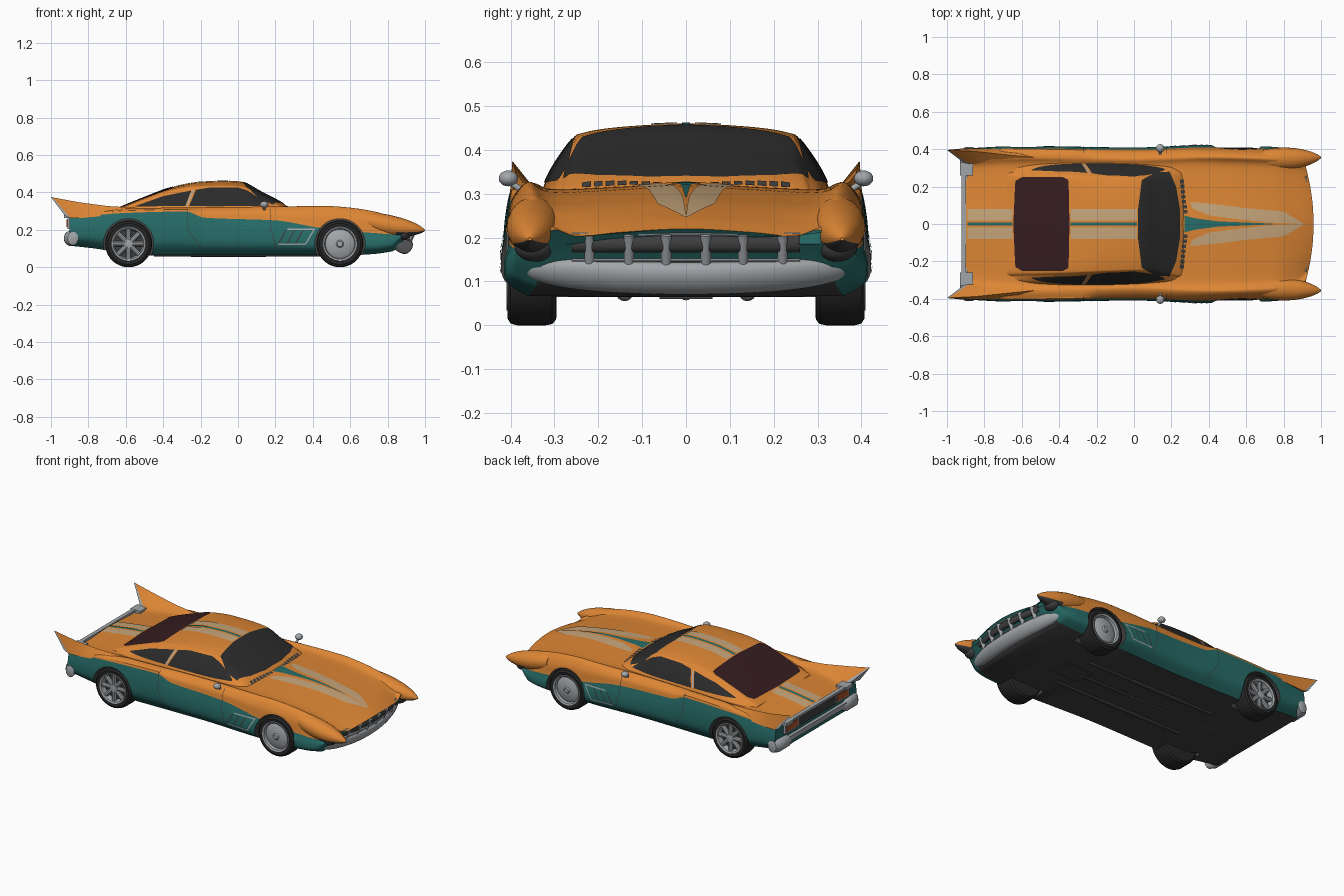
import bpy, bmesh, math
from mathutils import Vector
from mathutils.bvhtree import BVHTree

if "Cube" in bpy.data.objects:
    bpy.data.objects.remove(bpy.data.objects["Cube"])

def mat(name, r, g, b):
    m = bpy.data.materials.new(name)
    m.diffuse_color = (r, g, b, 1)
    m.use_nodes = True
    m.node_tree.nodes["Principled BSDF"].inputs["Base Color"].default_value = m.diffuse_color
    return m

ORANGE = mat("orange paint", 0.73, 0.24, 0.035)
TEAL = mat("teal paint", 0.02, 0.15, 0.14)
CREAM = mat("cream stripe", 0.57, 0.38, 0.20)
GLASS = mat("black glass", 0.024, 0.024, 0.024)
REDGLASS = mat("dark red glass", 0.036, 0.012, 0.014)
CHROME = mat("grey chrome", 0.36, 0.38, 0.40)
DARK = mat("dark grey", 0.05, 0.05, 0.05)
TYRE = mat("tyre black", 0.02, 0.02, 0.02)
LAMP = mat("tail lamp", 0.40, 0.08, 0.025)
surfaces = []

def keys(*p):
    """Smooth curve through (x, value) keys."""
    n = len(p)
    d = [(p[i+1][1]-p[i][1])/(p[i+1][0]-p[i][0]) for i in range(n-1)]
    s = [d[0]] + [0 if d[i-1]*d[i] <= 0 else 2*d[i-1]*d[i]/(d[i-1]+d[i]) for i in range(1, n-1)] + [d[-1]]
    def f(x):
        x = min(max(x, p[0][0]), p[-1][0])
        i = max(k for k in range(n-1) if p[k][0] <= x)
        h = p[i+1][0]-p[i][0]
        t = (x-p[i][0])/h
        return ((1+2*t)*(1-t)**2*p[i][1] + t*(1-t)**2*h*s[i]
                + t*t*(3-2*t)*p[i+1][1] + t*t*(t-1)*h*s[i+1])
    return f

def section(pts, sub):
    """Half section (last point on the centre line) -> smooth full (y, z) outline."""
    P = [pts[0]] + pts + [(-pts[-2][0], pts[-2][1])]
    out = []
    for i in range(1, len(pts)):
        for k in range(sub):
            t = k/sub
            out.append(tuple(0.5*(2*P[i][c] + (P[i+1][c]-P[i-1][c])*t
                       + (2*P[i-1][c]-5*P[i][c]+4*P[i+1][c]-P[i+2][c])*t*t
                       + (3*P[i][c]-P[i-1][c]-3*P[i+1][c]+P[i+2][c])*t**3) for c in (0, 1)))
    return out + [pts[-1]] + [(-y, z) for y, z in reversed(out)]

def make(name, bm, mats):
    bmesh.ops.recalc_face_normals(bm, faces=bm.faces)
    me = bpy.data.meshes.new(name)
    bm.to_mesh(me)
    bm.free()
    ob = bpy.data.objects.new(name, me)
    for m in mats:
        me.materials.append(m)
    bpy.context.collection.objects.link(ob)
    return ob

def loft(name, rings, mats, rule=lambda i, j, c: 0, caps=(0, 0), surface=False):
    bm = bmesh.new()
    R = [[bm.verts.new(p) for p in r] for r in rings]
    n = len(R[0])
    for i in range(len(R)-1):
        for j in range(n):
            f = bm.faces.new((R[i][j], R[i][(j+1) % n], R[i+1][(j+1) % n], R[i+1][j]))
            f.material_index = rule(i, j, f.calc_center_median())
    for r, c in ((R[0], caps[0]), (R[-1], caps[1])):
        bm.faces.new(r).material_index = c
    if surface:
        surfaces.append(BVHTree.FromBMesh(bm))
    return make(name, bm, mats)

def rod(name, p, q, r, m, n=16):
    p, q = Vector(p), Vector(q)
    a = (q-p).normalized()
    u = a.orthogonal().normalized()
    v = a.cross(u)
    C = [(math.cos(2*math.pi*k/n)*r, math.sin(2*math.pi*k/n)*r) for k in range(n)]
    return loft(name, [[e+u*c+v*s for c, s in C] for e in (p, q)], [m])

def box(name, c, size, m):
    bm = bmesh.new()
    bmesh.ops.create_cube(bm, size=1)
    for v in bm.verts:
        v.co = [c[k]+v.co[k]*size[k] for k in range(3)]
    return make(name, bm, [m])

def ball(name, c, size, m):
    bm = bmesh.new()
    bmesh.ops.create_uvsphere(bm, u_segments=24, v_segments=14, radius=1)
    for v in bm.verts:
        v.co = [c[k]+v.co[k]*size[k] for k in range(3)]
    return make(name, bm, [m])

def along(p, t):
    t *= len(p)-1
    i = min(int(t), len(p)-2)
    return Vector(p[i]).lerp(Vector(p[i+1]), t-i)

def plate(name, m, A, B, side=0, n=30, k=10):
    """Thin skin between two edges, dropped on the shell from above (side=0) or from +-y."""
    bm = bmesh.new()
    G = []
    for i in range(n+1):
        row = []
        for j in range(k+1):
            a = along(A, i/n).lerp(along(B, i/n), j/k)
            o = Vector((a[0], side*2, a[1])) if side else Vector((a[0], a[1], 2))
            d = Vector((0, -side, 0)) if side else Vector((0, 0, -1))
            hits = [h for h in (s.ray_cast(o, d) for s in surfaces) if h[0]]
            h = min(hits, key=lambda h: h[3]) if hits else None
            row.append(bm.verts.new(h[0]-d*0.003) if h else None)
        G.append(row)
    for i in range(n):
        for j in range(k):
            q = (G[i][j], G[i+1][j], G[i+1][j+1], G[i][j+1])
            if all(q):
                bm.faces.new(q)
    ob = make(name, bm, [m])
    ref = Vector((0, side, 0)) if side else Vector((0, 0, 1))
    if sum(p.normal.dot(ref) for p in ob.data.polygons) < 0:
        ob.data.flip_normals()
    return ob

# Main body shell
W = keys((-.9, .392), (-.6, .405), (0, .397), (.4, .41), (.75, .40), (.92, .375), (.96, .345))
ZB = keys((-.9, .115), (-.73, .095), (-.6, .065), (.6, .065), (.85, .085), (.9, .12), (.96, .185))
BELT = keys((-.9, .265), (-.6, .29), (-.28, .298), (-.18, .265), (.2, .25), (.43, .212), (.67, .187), (.9, .175), (.96, .198))
CREST = keys((-.9, .288), (-.6, .315), (-.3, .319), (.25, .325), (.47, .327), (.6, .318), (.75, .293), (.88, .25), (.96, .217))
MID = keys((-.9, .278), (-.65, .308), (.2, .325), (.5, .318), (.75, .288), (.9, .246), (.96, .22))
SUB, NX = 6, 150
rings = []
for i in range(NX+1):
    x = -.9 + 1.86*i/NX
    w, b, l, c, m = W(x), ZB(x), BELT(x), CREST(x), MID(x)
    half = [(w-.045, b), (w+.004, b+.25*(l-b)), (w+.012, b+.6*(l-b)), (w, l), (w-.012, l+.6*(c-l)),
            (w-.05, c), (w-.10, min(c, m)-.014), (.15, m-.008), (0, m)]
    bend = max(0, x-.75)/.21*.04
    rings.append([(x-bend*(y/.3)**2, y, z) for y, z in section(half, SUB)])
NP = len(rings[0])
def body_rule(i, j, c):
    if j == NP-1:
        return 1 if c.x > .87 else 2
    return 1 if j < 3*SUB or j >= NP-1-3*SUB else 0
body = loft("body_shell", rings, [ORANGE, TEAL, DARK], body_rule, (1, 1), True)

# Wheel arches cut out of the body
WX = {"front": .545, "rear": -.585}
for x in WX.values():
    for s in (1, -1):
        cut = rod("arch_cutter", (x, s*.27, .125), (x, s*.5, .125), .134, ORANGE, 48)
        cut.data.materials.clear()
        for m in (ORANGE, TEAL, DARK):
            cut.data.materials.append(m)
        for p in cut.data.polygons:
            p.material_index = 2
        cut.hide_render = True
        mod = body.modifiers.new("arch", 'BOOLEAN')
        mod.object, mod.operation, mod.solver = cut, 'DIFFERENCE', 'EXACT'
        bpy.context.view_layer.objects.active = body
        bpy.ops.object.modifier_apply(modifier=mod.name)
        bpy.data.objects.remove(cut)

# Cabin
ROOF = keys((-.68, .30), (-.5, .374), (-.35, .428), (-.2, .455), (-.08, .46), (.02, .455), (.12, .405), (.25, .335), (.28, .31))
YB = keys((-.68, .30), (-.5, .335), (-.2, .343), (.15, .33), (.28, .30))
YR = keys((-.68, .277), (-.4, .268), (-.15, .257), (.02, .252), (.28, .29))
DROP = keys((-.68, .008), (-.4, .014), (-.1, .024), (.28, .024))
rings = []
for i in range(71):
    x = -.68 + .96*i/70
    zc, b, r, d = ROOF(x), YB(x), YR(x), DROP(x)
    zr = zc-d
    half = [(b, .27), ((b+r)/2+.008, (.27+zr)/2), (r+.003, zr-.012), (r-.02, zr+.003), (r*.6, zc-d*.33), (0, zc)]
    rings.append([(x, y, z) for y, z in section(half, 5)])
loft("cabin", rings, [ORANGE], surface=True)

# Glass
plate("windshield", GLASS, [(.19, -.28), (.225, -.2), (.245, -.08), (.245, .08), (.225, .2), (.19, .28)],
      [(.115, -.276), (.042, -.235), (.022, -.08), (.022, .08), (.042, .235), (.115, .276)])
plate("rear_window", REDGLASS, [(-.60, -.25), (-.635, -.23), (-.645, 0), (-.635, .23), (-.60, .25)],
      [(-.38, -.25), (-.35, -.235), (-.345, 0), (-.35, .235), (-.38, .25)])
for s in (1, -1):
    plate("side_window", GLASS, [(-.262, .326), (-.15, .326), (0, .326), (.09, .328), (.165, .33)],
          [(-.225, .414), (-.15, .426), (0, .427), (.05, .41), (.16, .338)], s)
    plate("quarter_window", GLASS, [(-.55, .325), (-.42, .326), (-.282, .327)],
          [(-.545, .328), (-.40, .38), (-.25, .410)], s)
    plate("window_post", CHROME, [(-.279, .327), (-.244, .412)], [(-.27, .327), (-.235, .414)], s, k=2)
    # Side vent and door seams
    plate("vent_end_trim", CHROME, [(.355, .12), (.405, .205)], [(.363, .12), (.413, .205)], s, k=2)
    for z in (.12, .20):
        d = (z-.12)*.6
        plate("vent_trim", CHROME, [(.215+d, z), (.363+d, z)], [(.218+d, z+.007), (.366+d, z+.007)], s, k=2)
    for a in (.235, .28, .325):
        plate("vent_slat", DARK, [(a-.02, .13), (a+.016, .195)], [(a-.012, .13), (a+.024, .195)], s, k=2)
    for pts in ([(.20, .10), (.17, .22), (.17, .315)], [(-.20, .10), (-.27, .20), (-.27, .315)]):
        plate("door_seam", DARK, pts, [(x+.004, z) for x, z in pts], s, k=1)
    # Painted stripes
    plate("hood_stripe", CREAM, [(.31, s*.085), (.40, s*.046), (.56, s*.025), (.72, s*.008), (.9, 0)],
          [(.30, s*.118), (.42, s*.108), (.60, s*.085), (.80, s*.066), (.905, s*.003)])
    for a, b in ((-.89, -.65), (-.34, .016)):
        plate("top_stripe", CREAM, [(a, s*.02), (b, s*.02)], [(a, s*.08), (b, s*.08)])
    for k in range(7):
        y = .055+.027*k
        plate("cowl_vent", DARK, [(.285-.02*k/7, s*y), (.285-.02*k/7, s*(y+.02))],
              [(.262-.02*k/7, s*y), (.262-.02*k/7, s*(y+.02))], n=3, k=3)
plate("hood_centre_stripe", TEAL, [(.27, -.045), (.33, -.03), (.45, -.014), (.74, -.002)],
      [(.27, .045), (.33, .03), (.45, .014), (.74, .002)])
for a, b in ((-.89, -.65), (-.34, .016)):
    plate("top_centre_stripe", TEAL, [(a, -.009), (b, -.009)], [(a, .009), (b, .009)])

def oval(c, a, b, axis, n=24, lean=0):
    """Ellipse ring around the given axis (0 = x, 1 = y); lean tips the top forward."""
    T = [2*math.pi*k/n for k in range(n)]
    return [(c[0]+(axis == 1)*a*math.cos(t)+lean*b*math.sin(t), c[1]+(axis == 0)*a*math.cos(t), c[2]+b*math.sin(t))
            for t in T]

PZ = keys((.69, .246), (.85, .216), (.93, .206), (1, .197))
PW = keys((.69, .05), (.75, .058), (.80, .060), (.87, .054), (.94, .036), (.98, .018), (1, .004))
PY = keys((.69, .347), (.9, .351), (1, .356))
for s in (1, -1):
    # Pointed fender pod with headlamp under its hood
    xs = [.69+.31*k/30 for k in range(31)]
    loft("fender_pod", [oval((x, s*PY(x), PZ(x)), PW(x), PW(x)*.95, 0) for x in xs], [ORANGE, DARK],
         lambda i, j, c: 1 if c.x > .85 and c.z < PZ(c.x)-.55*PW(c.x) else 0)
    ball("headlamp", (.887, s*.345, .18), (.038, .046, .035), DARK)
    # Tail fin: ridge, outer foot, inner foot; chrome rear edge
    fin = [((-1, .396, .375), (-.925, .403, .275), (-.90, .32, .272)),
           ((-.992, .395, .3735), (-.895, .404, .262), (-.875, .317, .276)),
           ((-.85, .388, .347), (-.83, .405, .264), (-.81, .325, .283)),
           ((-.70, .372, .327), (-.70, .402, .275), (-.70, .330, .295)),
           ((-.50, .352, .315), (-.50, .388, .29), (-.50, .335, .302))]
    loft("tail_fin", [[(x, s*y, z) for x, y, z in r] for r in fin], [ORANGE, CHROME],
         lambda i, j, c: 1 if i == 0 else 0, (1, 0))
    # Tail details
    loft("rear_bumper_end", [oval((x, s*y, .154), a, b, 1) for x, y, a, b in
         ((-.905, .25, .012, .018), (-.905, .29, .026, .036), (-.895, .38, .035, .041),
          (-.882, .407, .029, .036), (-.88, .413, .014, .018))], [CHROME])
    box("tail_lamp", (-.906, s*.25, .235), (.02, .11, .04), LAMP)
    box("tail_lamp_frame", (-.902, s*.25, .235), (.02, .135, .06), CHROME)
    box("tail_corner_trim", (-.895, s*.295, .272), (.07, .07, .02), CHROME)
    # Door mirror
    ball("mirror", (.14, s*.405, .335), (.022, .022, .018), CHROME)
    rod("mirror_stem", (.14, s*.37, .305), (.14, s*.40, .325), .007, CHROME)
    # Underside pipes
    rod("exhaust_pipe", (-.45, s*.14, .072), (.45, s*.14, .072), .015, DARK)
    rod("muffler", (-.25, s*.14, .075), (.15, s*.14, .075), .02, DARK)
box("tail_panel", (-.90, 0, .235), (.02, .62, .06), DARK)
box("tail_top_trim", (-.91, 0, .274), (.025, .66, .014), CHROME)
box("rear_bumper_bar", (-.905, 0, .165), (.03, .56, .03), CHROME)
rod("drive_shaft", (-.585, 0, .08), (.4, 0, .075), .018, DARK)
for x in WX.values():
    rod("axle", (x, -.31, .11), (x, .31, .11), .022, DARK)
box("engine_sump", (.45, 0, .07), (.2, .12, .02), DARK)

# Front bumper, grille and bars
bow = lambda y: -.04*(y/.3)**2
N = 32
ys = [-.374+.748*k/N for k in range(N+1)]
fat = lambda y: max(.2, math.sqrt(max(0, 1-(abs(y)/.376)**5)))
loft("front_bumper", [oval((.903+bow(y), y, .107+.02*(y/.37)**2), .030*fat(y), .037*fat(y), 1, 24, .35)
                      for y in ys], [CHROME])
gs = [-.26+.52*k/N for k in range(N+1)]
loft("grille_mesh", [oval((.933+bow(y), y, .187), .016, .021, 1, 12) for y in gs], [DARK])
for x, z in ((.925, .148), (.945, .208)):
    loft("grille_rail", [oval((x+bow(y), y, z), .005, .004, 1, 8) for y in gs], [CHROME])
for y in (-.22, -.13, -.045, .045, .13, .22):
    rod("grille_bar", (.92+bow(y), y, .142), (.949+bow(y), y, .207), .012, CHROME, 12)

# Wheels: tyre, rim and dish in one turned profile, rear with spokes
PROFILE = [(.295, .08), (.296, .112), (.305, .122), (.32, .125), (.385, .125), (.4, .121), (.407, .11), (.405, .093),
           (.409, .091), (.405, .082), (.388, .078)]
for end, x in WX.items():
    for s in (1, -1):
        face = [(.398, .06), (.402, .02), (.409, .014), (.409, .003)] if end == "front" else \
               [(.375, .074), (.375, .026), (.402, .022), (.404, .003)]
        prof = PROFILE+face
        loft(end+"_wheel", [oval((x, s*y, .125), r, r, 1, 48) for y, r in prof], [TYRE, CHROME, DARK],
             lambda i, j, c: 0 if i < 7 else 2 if end == "rear" and i == 11 else 1, (0, 1))
        if end == "rear":
            for k in range(8):
                a = math.pi*k/4
                rod("wheel_spoke", (x+.018*math.cos(a), s*.388, .125+.018*math.sin(a)),
                    (x+.08*math.cos(a), s*.388, .125+.08*math.sin(a)), .014, CHROME, 10)

bpy.ops.object.select_all(action='SELECT')
bpy.context.view_layer.objects.active = body
bpy.ops.object.shade_smooth_by_angle(angle=math.radians(35))
